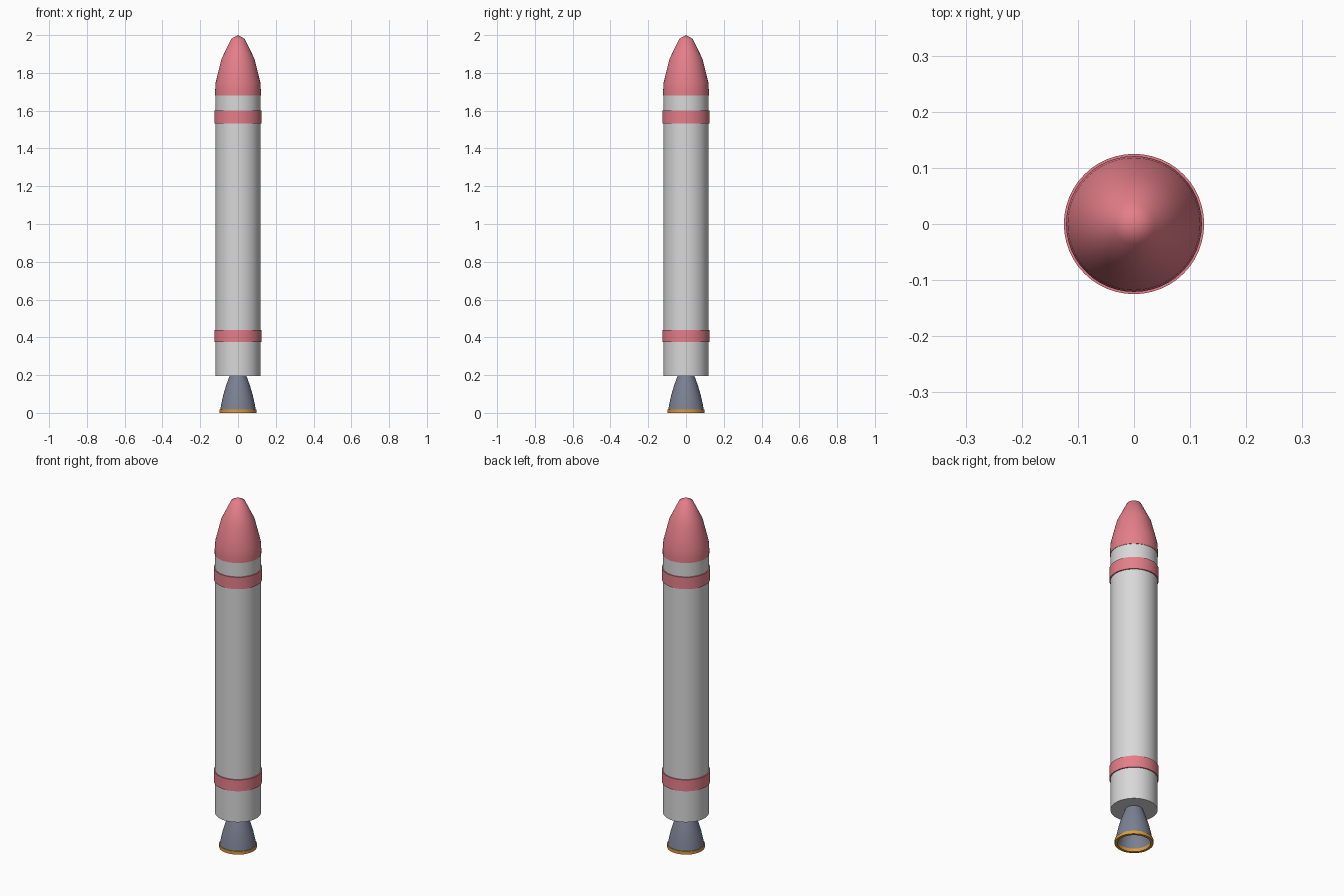
import bpy
import math

cube = bpy.data.objects.get("Cube")
if cube:
    bpy.data.objects.remove(cube)

SEGMENTS = 48


def material(name, colour):
    mat = bpy.data.materials.new(name)
    mat.use_nodes = True
    mat.diffuse_color = (*colour, 1)
    mat.node_tree.nodes["Principled BSDF"].inputs["Base Color"].default_value = (*colour, 1)
    return mat


def lathe(name, profile, mat, closed=False):
    """Revolve (radius, height) points, listed bottom to top on the outside, around z."""
    verts, faces, rings = [], [], []
    for r, z in profile:
        start = len(verts)
        count = SEGMENTS if r > 0 else 1
        for i in range(count):
            a = 2 * math.pi * i / SEGMENTS
            verts.append((r * math.cos(a), r * math.sin(a), z))
        rings.append([start + i % count for i in range(SEGMENTS)])
    pairs = list(zip(rings, rings[1:]))
    if closed:
        pairs.append((rings[-1], rings[0]))
    for low, high in pairs:
        for i in range(SEGMENTS):
            j = (i + 1) % SEGMENTS
            quad = (low[i], low[j], high[j], high[i])
            faces.append(tuple(dict.fromkeys(quad)))
    mesh = bpy.data.meshes.new(name)
    mesh.from_pydata(verts, [], faces)
    mesh.materials.append(mat)
    obj = bpy.data.objects.new(name, mesh)
    bpy.context.collection.objects.link(obj)
    bpy.ops.object.select_all(action='DESELECT')
    obj.select_set(True)
    bpy.context.view_layer.objects.active = obj
    bpy.ops.object.shade_smooth_by_angle(angle=math.radians(40))
    return obj


white = material("white_paint", (0.69, 0.69, 0.69))
pink = material("pink_paint", (0.78, 0.21, 0.25))
steel = material("blue_grey_metal", (0.20, 0.22, 0.29))
orange = material("orange_rim", (0.72, 0.33, 0.05))

# Main tank
lathe("body", [(0, 0.195), (0.119, 0.195), (0.119, 1.69), (0, 1.69)], white)

# Pointed nose with a short straight skirt
lathe("nose_cone", [(0, 1.68), (0.121, 1.68), (0.121, 1.705), (0.118, 1.75),
                    (0.087, 1.875), (0.036, 1.98), (0, 2.0)], pink)

# Raised bands around the tank
for name, low, high in (("lower_band", 0.375, 0.44), ("upper_band", 1.532, 1.6)):
    lathe(name, [(0.117, low), (0.125, low), (0.125, high), (0.117, high)], pink, closed=True)

# Hollow engine bell: outer wall upward, then inner wall back down
bell = [(0.095, 0.012), (0.088, 0.05), (0.078, 0.095), (0.063, 0.145), (0.043, 0.2)]
inner = [(r - 0.008, z) for r, z in reversed(bell)]
lathe("engine_bell", bell + inner, steel, closed=True)

# Ring at the mouth of the bell
lathe("bell_rim", [(0.084, 0), (0.098, 0), (0.098, 0.018), (0.084, 0.018)], orange, closed=True)
